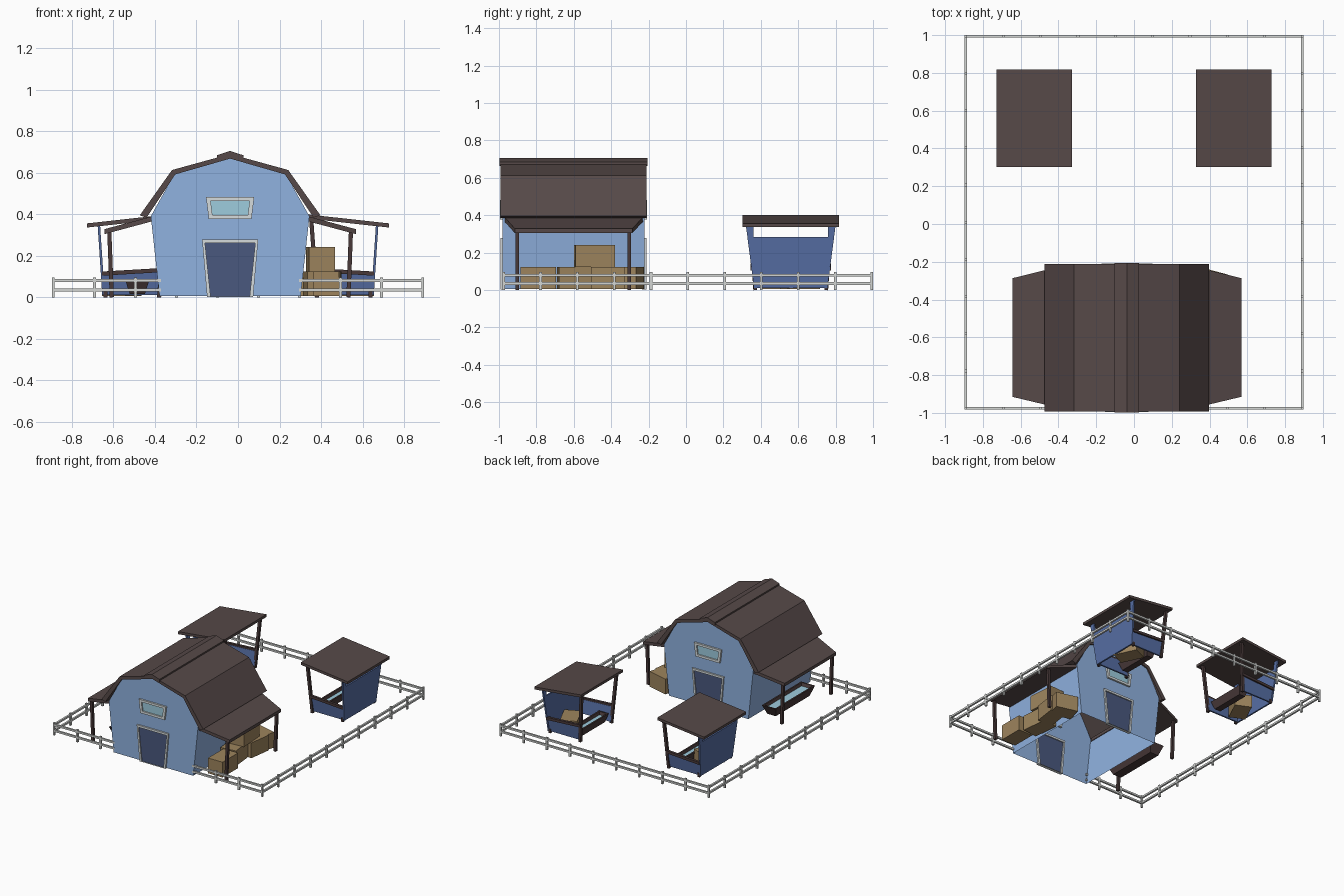
import bpy, bmesh, math
from mathutils import Vector, Matrix

if "Cube" in bpy.data.objects:
    bpy.data.objects.remove(bpy.data.objects["Cube"])


def material(name, r, g, b):
    lin = lambda c: ((c / 255 + 0.055) / 1.055) ** 2.4
    m = bpy.data.materials.new(name)
    m.diffuse_color = (lin(r), lin(g), lin(b), 1)
    m.use_nodes = True
    m.node_tree.nodes["Principled BSDF"].inputs["Base Color"].default_value = m.diffuse_color
    return m


WALL = material("barn blue", 144, 178, 224)
SHED = material("shed blue", 86, 110, 164)
DOOR = material("door blue", 74, 88, 126)
ROOF = material("roof brown", 86, 73, 72)
WOOD = material("dark wood", 72, 57, 57)
TRIM = material("pale grey trim", 214, 220, 222)
FENCE = material("fence grey", 212, 214, 212)
GLASS = material("pale teal", 158, 204, 222)
HAY = material("hay tan", 157, 132, 93)


def mesh(name, verts, faces, mat):
    bm = bmesh.new()
    vs = [bm.verts.new(v) for v in verts]
    for f in faces:
        bm.faces.new([vs[i] for i in f])
    bmesh.ops.recalc_face_normals(bm, faces=bm.faces)
    me = bpy.data.meshes.new(name)
    bm.to_mesh(me)
    bm.free()
    me.materials.append(mat)
    ob = bpy.data.objects.new(name, me)
    bpy.context.collection.objects.link(ob)
    return ob


def loft(name, a, b, mat):
    """Solid between two matching loops of points."""
    n = len(a)
    faces = [range(n), range(n, 2 * n)]
    faces += [(i, (i + 1) % n, n + (i + 1) % n, n + i) for i in range(n)]
    return mesh(name, list(a) + list(b), faces, mat)


def prism(name, profile, y0, y1, mat):
    return loft(name, [(x, y0, z) for x, z in profile], [(x, y1, z) for x, z in profile], mat)


def slab(name, quad, drop, mat):
    return loft(name, quad, [(x, y, z - drop) for x, y, z in quad], mat)


def beam(name, p, q, w, mat):
    """Square bar from p to q."""
    p, q = Vector(p), Vector(q)
    d = (q - p).normalized()
    side = d.cross((0, 0, 1) if abs(d.z) < 0.9 else (0, 1, 0)).normalized() * w / 2
    up = side.cross(d)
    ring = [side + up, side - up, -side - up, -side + up]
    return loft(name, [p + r for r in ring], [q + r for r in ring], mat)


def rect(cx, cy, z, hx, hy):
    return [(cx - hx, cy - hy, z), (cx + hx, cy - hy, z), (cx + hx, cy + hy, z), (cx - hx, cy + hy, z)]


def bale(name, x, y, z, turn, length=0.2, height=0.118):
    ob = loft(name, rect(0, 0, 0, 0.062, length / 2), rect(0, 0, height, 0.062, length / 2), HAY)
    ob.matrix_world = Matrix.Translation((x, y, z)) @ Matrix.Rotation(math.radians(turn), 4, 'Z')


def trough(name, x, y, length, w, top):
    """Flared open trough holding water."""
    l, t = length / 2, 0.012
    loops = [rect(x, y, 0.015, w * 0.6, l * 0.86), rect(x, y, top, w, l),
             rect(x, y, top, w - t, l - t), rect(x, y, 0.03, w * 0.6 - t, l * 0.86 - t)]
    faces = [(0, 1, 2, 3), (12, 13, 14, 15)]
    for k in range(3):
        faces += [(4 * k + i, 4 * k + (i + 1) % 4, 4 * k + 4 + (i + 1) % 4, 4 * k + 4 + i) for i in range(4)]
    mesh(name, sum(loops, []), faces, WOOD)
    mesh(name + "_water", rect(x, y, top - 0.02, w * 0.88 - t, l * 0.95 - t), [(0, 1, 2, 3)], GLASS)


CX = -0.038                      # barn centre line
Y0, Y1 = -0.98, -0.222           # barn front and back walls


def both(half):
    """Mirror a half profile (starting on the centre line) to a full one."""
    return [(CX - x, z) for x, z in reversed(half[1:])] + [(CX + x, z) for x, z in half]


# Barn walls: two gables and two leaning sides, open below
prof = both([(0, 0.672), (0.268, 0.595), (0.382, 0.39), (0.34, 0.005)])
n = len(prof)
mesh("barn_walls", [(x, Y0, z) for x, z in prof] + [(x, Y1, z) for x, z in prof],
     [range(n), range(n, 2 * n), (0, 1, n + 1, n), (n - 2, n - 1, 2 * n - 1, 2 * n - 2)], WALL)

# Gambrel roof and ridge cap
prism("barn_roof", both([(0, 0.69), (0.28, 0.613), (0.435, 0.395)])
      + both([(0, 0.668), (0.264, 0.592), (0.402, 0.384)])[::-1], -0.993, -0.212, ROOF)
prism("ridge_cap", both([(0, 0.705), (0.064, 0.684)])
      + both([(0, 0.68), (0.064, 0.664)])[::-1], -0.998, -0.207, ROOF)


# Doors and windows on both gables
def trapezoid(z0, z1, w0, w1):
    return [(CX - w0, z0), (CX + w0, z0), (CX + w1, z1), (CX - w1, z1)]


def frame(name, outer, inner, y0, y1):
    n = len(outer)
    v = [(x, y, z) for y in (y0, y1) for loop in (outer, inner) for x, z in loop]
    f = []
    for i in range(n):
        j = (i + 1) % n
        f += [(i, j, n + j, n + i), (2 * n + i, 2 * n + j, 3 * n + j, 3 * n + i),
              (i, j, 2 * n + j, 2 * n + i), (n + i, n + j, 3 * n + j, 3 * n + i)]
    mesh(name, v, f, TRIM)


for side, y in (("front", Y0), ("back", Y1)):
    prism(side + "_door", trapezoid(0.004, 0.264, 0.096, 0.124), y - 0.004, y + 0.004, DOOR)
    frame(side + "_door_frame", trapezoid(0.002, 0.278, 0.111, 0.135),
          trapezoid(0.004, 0.262, 0.094, 0.121), y - 0.012, y + 0.012)
    prism(side + "_window", trapezoid(0.392, 0.468, 0.09, 0.096), y - 0.004, y + 0.004, GLASS)
    frame(side + "_window_frame", trapezoid(0.378, 0.482, 0.103, 0.116),
          trapezoid(0.396, 0.465, 0.085, 0.094), y - 0.014, y + 0.014)

# Side awnings with their posts
for s, side in ((-1, "left"), (1, "right")):
    inner, outer = CX + s * 0.375, CX + s * 0.606
    slab(side + "_awning", [(inner, -0.97, 0.39), (outer, -0.915, 0.328),
                            (outer, -0.287, 0.328), (inner, -0.23, 0.39)], 0.024, ROOF)
    for k, y in enumerate((-0.902, -0.303)):
        beam(f"{side}_awning_post_{k}", (CX + s * 0.57, y, 0), (CX + s * 0.582, y, 0.318), 0.02, WOOD)

# Hay bales stacked on the right, trough on the left
bale("hay_bale_front", 0.425, -0.79, 0.005, 0, 0.19)
bale("hay_bale_middle", 0.385, -0.585, 0.005, 6)
bale("hay_bale_back", 0.42, -0.41, 0.005, -8, 0.18)
bale("hay_bale_corner", 0.4, -0.306, 0.005, 75, 0.17)
bale("hay_bale_top", 0.397, -0.49, 0.123, 4, 0.21)
trough("barn_trough", -0.485, -0.56, 0.48, 0.06, 0.088)

# Two animal sheds, mirrored left and right
YC = 0.56
for s, side in ((-1, "left"), (1, "right")):
    slab(side + "_shed_roof", [(s * 0.327, YC - 0.257, 0.4), (s * 0.727, YC - 0.257, 0.356),
                               (s * 0.727, YC + 0.257, 0.356), (s * 0.327, YC + 0.257, 0.4)], 0.02, ROOF)
    # Tall outer wall, leaning out, with a slot left under the roof
    loops = [[(s * x, YC - y, z), (s * x, YC + y, z), (s * (x + 0.012), YC + y, z), (s * (x + 0.012), YC - y, z)]
             for x, y, z in ((0.642, 0.196, 0.01), (0.66, 0.232, 0.284))]
    loft(f"{side}_shed_outer_wall", *loops, SHED)
    for u, end in ((-1, "front"), (1, "back")):
        loft(f"{side}_shed_{end}_corner",
             [(s * x, YC + u * y, 0.28) for x, y in ((0.66, 0.2), (0.672, 0.2), (0.672, 0.231), (0.66, 0.231))],
             [(s * x, YC + u * y, 0.345) for x, y in ((0.664, 0.2), (0.676, 0.2), (0.676, 0.24), (0.664, 0.24))],
             SHED)
        yb, yt = YC + u * 0.19, YC + u * 0.204
        # Low end wall with a sloping rail on top
        quad = [(s * 0.378, yb, 0.012), (s * 0.645, yb, 0.012), (s * 0.653, yt, 0.112), (s * 0.372, yt, 0.126)]
        loft(f"{side}_shed_{end}_low_wall", quad, [(x, y - u * 0.012, z) for x, y, z in quad], SHED)
        beam(f"{side}_shed_{end}_rail", (s * 0.366, yt, 0.131), (s * 0.655, yt, 0.114), 0.02, WOOD)
        beam(f"{side}_shed_{end}_inner_post", (s * 0.38, yb, 0), (s * 0.352, YC + u * 0.215, 0.385), 0.02, WOOD)
        beam(f"{side}_shed_{end}_foot", (s * 0.638, yb, 0), (s * 0.638, yb, 0.03), 0.018, WOOD)
    trough(side + "_shed_trough", s * 0.43, YC - 0.01, 0.32, 0.042, 0.078)
    bale(side + "_shed_bale", s * 0.56, YC + s * 0.05, 0.005, 25 * s, 0.18, 0.095)

# Fence around the yard, broken in front by the barn
FX, F0, F1 = 0.89, -0.975, 0.994
posts = [(-FX + i * 2 * FX / 9, F1) for i in range(10)]
posts += [(sx * FX, F0 + i * (F1 - F0) / 10) for sx in (-1, 1) for i in range(10)]
posts += [(x, F0) for x in (-0.692, -0.494, 0.494, 0.692)]
for i, (x, y) in enumerate(posts):
    beam(f"fence_post_{i}", (x, y, 0), (x, y, 0.096), 0.014, FENCE)
runs = [((-FX, F1), (FX, F1)), ((-FX, F0), (-FX, F1)), ((FX, F0), (FX, F1)),
        ((-FX, F0), (-0.37, F0)), ((0.295, F0), (FX, F0))]
for i, (p, q) in enumerate(runs):
    for z, level in ((0.035, "lower"), (0.08, "upper")):
        beam(f"fence_{level}_rail_{i}", (*p, z), (*q, z), 0.014, FENCE)
